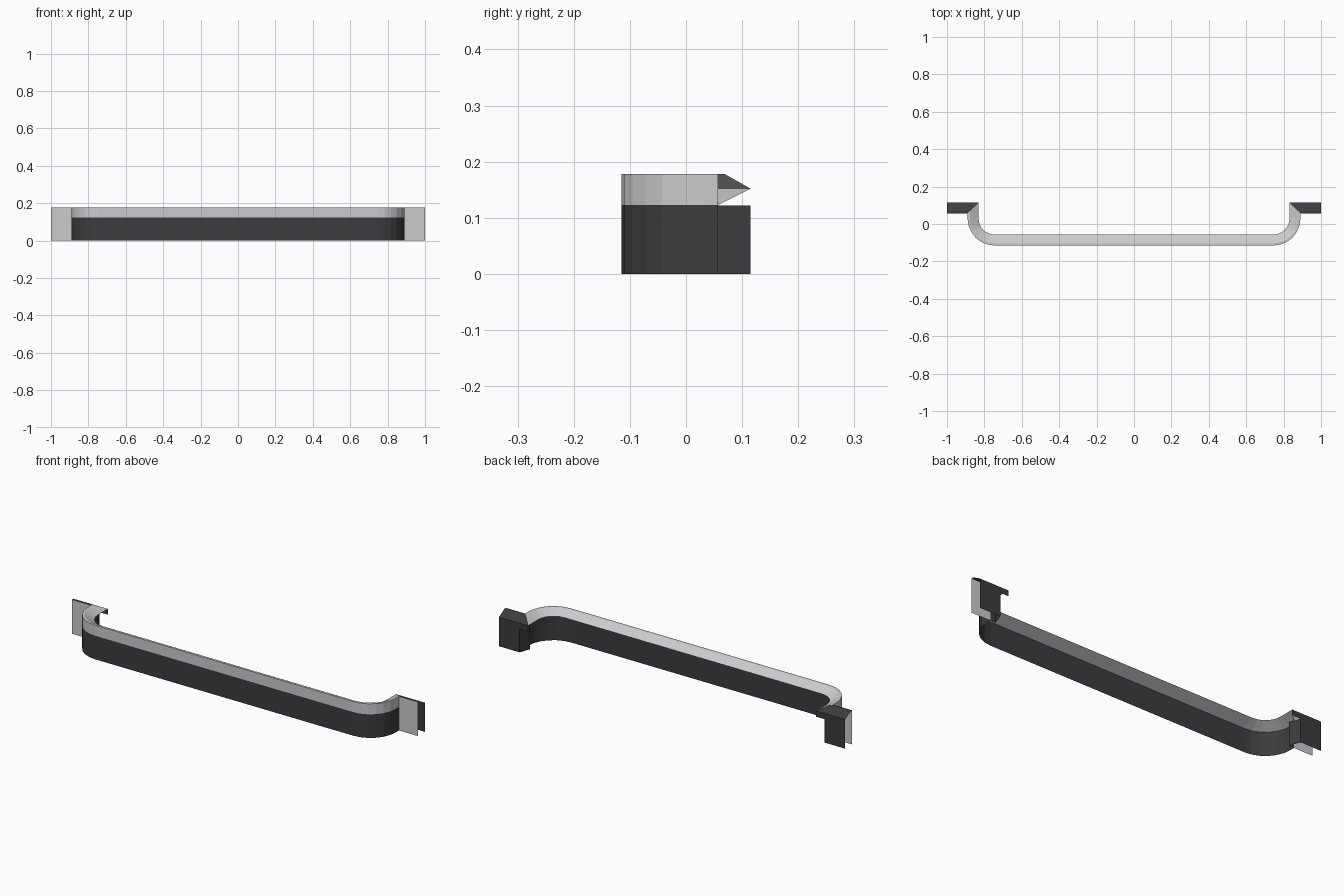
import bpy, math
from mathutils import Vector

if "Cube" in bpy.data.objects:
    bpy.data.objects.remove(bpy.data.objects["Cube"])


def make_material(name, color):
    mat = bpy.data.materials.new(name)
    mat.diffuse_color = color
    mat.use_nodes = True
    mat.node_tree.nodes["Principled BSDF"].inputs["Base Color"].default_value = mat.diffuse_color
    return mat


GREY = make_material("pale_grey", (0.62, 0.62, 0.65, 1))
DARK = make_material("dark_grey", (0.045, 0.045, 0.05, 1))

# Outer plan outline: left tab, rounded corner, front run, mirrored right side
R, CX, CY = 0.145, -0.745, 0.03
half = [Vector((-1.0, 0.057)), Vector((-0.89, 0.057))]
for i in range(7):
    a = math.pi + i * math.pi / 12
    half.append(Vector((CX + R * math.cos(a), CY + R * math.sin(a))))
path = half + [Vector((-p.x, p.y)) for p in reversed(half)]
N = len(path)


def inward(points):
    """Mitred inward offset vectors of a polyline."""
    out = []
    for i in range(len(points)):
        dirs = []
        if i > 0:
            dirs.append((points[i] - points[i - 1]).normalized())
        if i < len(points) - 1:
            dirs.append((points[i + 1] - points[i]).normalized())
        normals = [Vector((-d.y, d.x)) for d in dirs]
        m = sum(normals, Vector((0, 0))).normalized()
        out.append(m / m.dot(normals[0]))
    return out


def sweep(name, points, profile, material):
    """Open strip: profile of (inset, height) pairs carried along points."""
    offs = inward(points)
    k = len(profile)
    verts = [(p.x + o.x * d, p.y + o.y * d, z)
             for p, o in zip(points, offs) for d, z in profile]
    faces = [(i * k + j, (i + 1) * k + j, (i + 1) * k + j + 1, i * k + j + 1)
             for i in range(len(points) - 1) for j in range(k - 1)]
    me = bpy.data.meshes.new(name)
    me.from_pydata(verts, [], faces)
    me.materials.append(material)
    ob = bpy.data.objects.new(name, me)
    bpy.context.collection.objects.link(ob)
    return ob


def part_of_full_path(name, first, last, profile, material):
    """Sweep on the whole path so mitres match, then keep one stretch."""
    ob = sweep(name, path, profile, material)
    k = len(profile)
    me = ob.data
    verts = [tuple(v.co) for v in me.vertices]
    faces = [tuple(f.vertices) for f in me.polygons
             if first <= min(f.vertices) // k < last]
    used = sorted({v for f in faces for v in f})
    index = {v: i for i, v in enumerate(used)}
    me.clear_geometry()
    me.from_pydata([verts[v] for v in used], [],
                   [tuple(index[v] for v in f) for f in faces])
    return ob


TOP, SPLIT, TIP, DEPTH = 0.178, 0.123, 0.152, 0.058

# Upper rail: upright front, narrow ledge, sloping top, underside
part_of_full_path("upper_rail", 1, N - 2,
                  [(0, SPLIT), (0, TOP), (0.012, TOP), (DEPTH, TIP), (0, SPLIT)], GREY)

# Dark skirt hanging below the rail
part_of_full_path("lower_skirt", 1, N - 2, [(0, 0), (0, SPLIT)], DARK)

# End tabs: pale front plate, dark sloping cap, dark back plate with return wall
for side, first in (("left", 0), ("right", N - 2)):
    part_of_full_path(side + "_tab_front", first, first + 1, [(0, 0), (0, TOP)], GREY)
    part_of_full_path(side + "_tab_cap", first, first + 1,
                      [(0, TOP), (0.012, TOP), (DEPTH, TIP)], DARK)
    s = -1 if side == "left" else 1
    back = [Vector((s * 1.0, 0.115)), Vector((s * 0.88, 0.115)), Vector((s * 0.86, 0.057)),
            Vector((s * 0.89, 0.057))]
    if s < 0:
        back.reverse()
    sweep(side + "_tab_back", back, [(0, TIP - 0.03), (0, 0)], DARK)
    # Strip closing the back plate up to the cap edge
    sweep(side + "_tab_back_edge", [Vector((s * 1.0, 0.115)), Vector((s * 0.832, 0.115))][::s],
          [(0, TIP), (0, TIP - 0.03)], DARK)
